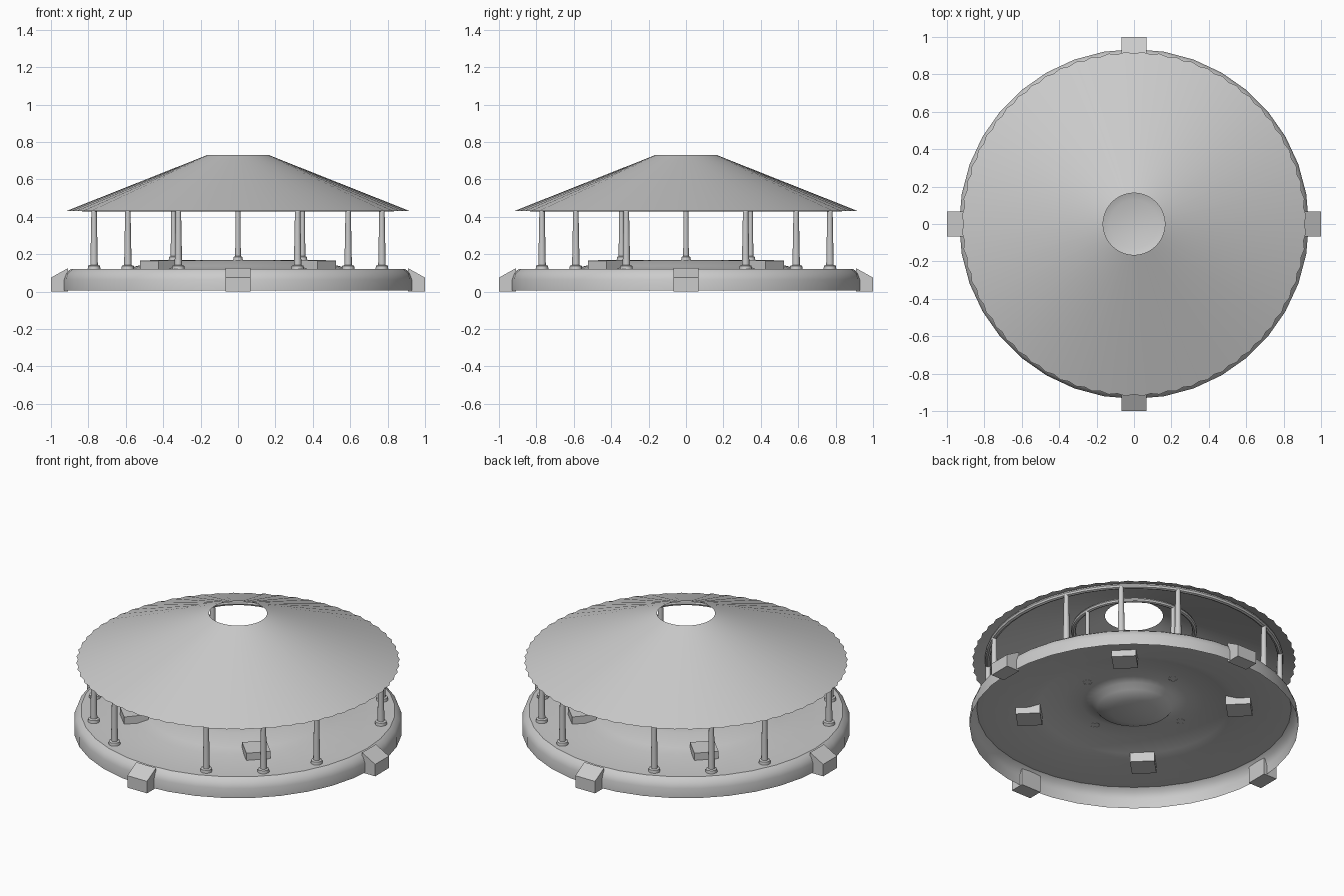
import bpy, bmesh, math
from math import sin, cos, pi, radians

if "Cube" in bpy.data.objects:
    bpy.data.objects.remove(bpy.data.objects["Cube"])


def make(name, verts, faces, loc=(0, 0, 0), rot=0, smooth=True):
    me = bpy.data.meshes.new(name)
    me.from_pydata(verts, [], faces)
    bm = bmesh.new()
    bm.from_mesh(me)
    bmesh.ops.remove_doubles(bm, verts=bm.verts, dist=1e-5)
    bmesh.ops.recalc_face_normals(bm, faces=bm.faces)
    bm.to_mesh(me)
    bm.free()
    ob = bpy.data.objects.new(name, me)
    bpy.context.collection.objects.link(ob)
    ob.location = loc
    ob.rotation_euler[2] = rot
    if smooth:
        bpy.ops.object.select_all(action='DESELECT')
        ob.select_set(True)
        bpy.context.view_layer.objects.active = ob
        bpy.ops.object.shade_smooth_by_angle(angle=radians(35))
    return ob


def lathe(name, profile, n, loc=(0, 0, 0), closed=False):
    verts = [(r * cos(2 * pi * k / n), r * sin(2 * pi * k / n), z)
             for r, z in profile for k in range(n)]
    m = len(profile)
    faces = []
    for i in range(m if closed else m - 1):
        a, b = i * n, ((i + 1) % m) * n
        faces += [(a + k, a + (k + 1) % n, b + (k + 1) % n, b + k) for k in range(n)]
    return make(name, verts, faces, loc)


def ring(name, radius, tube, z):
    prof = [(radius + tube * cos(2 * pi * i / 8), z + tube * sin(2 * pi * i / 8)) for i in range(8)]
    return lathe(name, prof, 48, closed=True)


def wedge(name, r0, r1, half, z0, z_in, z_out, angle):
    # block running outward along local x with a sloping top
    verts = []
    for y in (-half, half):
        verts += [(r0, y, z0), (r1, y, z0), (r1, y, z_out), (r0, y, z_in)]
    faces = [(0, 1, 2, 3), (4, 5, 6, 7)]
    faces += [(i, (i + 1) % 4, (i + 1) % 4 + 4, i + 4) for i in range(4)]
    return make(name, verts, faces, rot=angle, smooth=False)


# open-bottomed deck shell with a raised middle and a central bowl
lathe("deck", [(0.935, 0.005), (0.935, 0.065), (0.922, 0.1), (0.895, 0.12), (0.6, 0.12),
               (0.54, 0.137), (0.4, 0.165), (0.3, 0.168), (0.24, 0.155), (0.21, 0.125),
               (0.13, 0.1), (0.0, 0.09)], 36)

# outer blocks on the axes, inner blocks on the diagonals
for q in range(4):
    a = q * pi / 2
    wedge(f"rim_block_{q}", 0.91, 1.0, 0.068, 0.0, 0.125, 0.075, a)
    wedge(f"deck_block_{q}", 0.53, 0.67, 0.07, 0.08, 0.17, 0.165, a + pi / 4)

# outer posts in four groups of three
outer_post = [(0.034, 0.12), (0.032, 0.138), (0.02, 0.142), (0.014, 0.45)]
for q in range(4):
    for j in (-1, 0, 1):
        a = q * pi / 2 + pi / 4 + j * pi / 8
        lathe(f"outer_post_{q}_{j + 1}", outer_post, 12, (0.833 * cos(a), 0.833 * sin(a), 0))

# inner posts on the axes
inner_post = [(0.026, 0.165), (0.024, 0.185), (0.015, 0.19), (0.012, 0.635)]
for q in range(4):
    a = q * pi / 2
    lathe(f"inner_post_{q}", inner_post, 12, (0.345 * cos(a), 0.345 * sin(a), 0))

# support rings under the roof
ring("outer_roof_ring", 0.833, 0.016, 0.445)
ring("inner_roof_ring", 0.345, 0.014, 0.635)

# ribbed conical roof with an open top
n = 128
verts = []
for t in (0, 1):
    for k in range(n):
        bump = 1 if k % 2 else -1
        r = (0.916 if t == 0 else 0.165) + (bump * 0.005 if t == 0 else 0)
        z = 0.43 if t == 0 else 0.73
        verts.append((r * cos(2 * pi * k / n), r * sin(2 * pi * k / n), z))
make("roof", verts, [(k, (k + 1) % n, n + (k + 1) % n, n + k) for k in range(n)])
